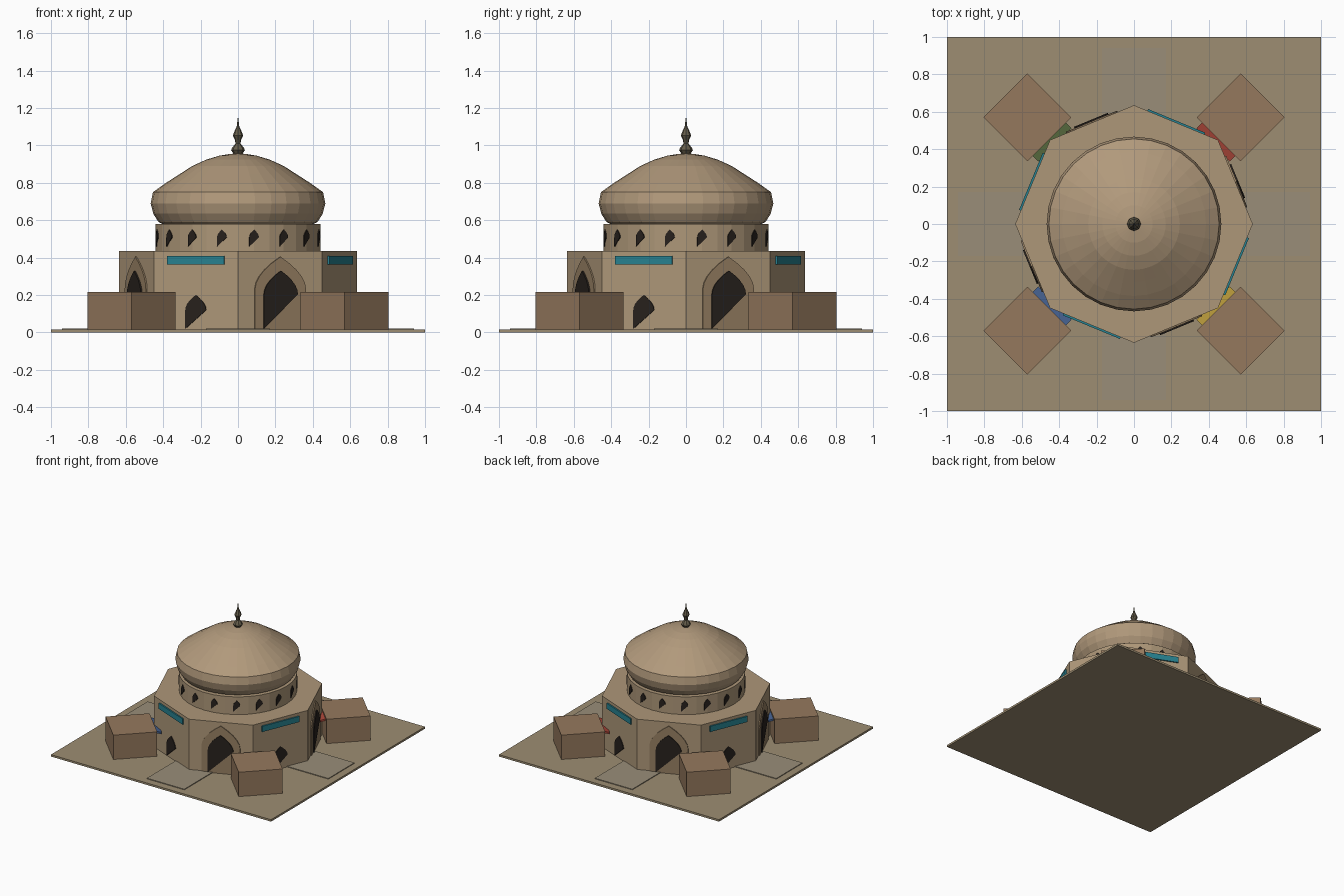
import bpy, bmesh
from math import sin, cos, pi, radians, sqrt
from mathutils import Matrix, Vector

if "Cube" in bpy.data.objects:
    bpy.data.objects.remove(bpy.data.objects["Cube"])


def material(name, r, g, b):
    m = bpy.data.materials.new(name)
    m.diffuse_color = (r, g, b, 1)
    m.use_nodes = True
    m.node_tree.nodes["Principled BSDF"].inputs["Base Color"].default_value = m.diffuse_color
    return m


WALL = material("sandstone", 0.42, 0.31, 0.19)
DOME = material("dome_stone", 0.44, 0.32, 0.20)
TRIM = material("arch_trim", 0.30, 0.21, 0.12)
GROUND = material("ground_sand", 0.34, 0.27, 0.17)
PATH = material("path_stone", 0.32, 0.27, 0.19)
STALL = material("stall_wood", 0.30, 0.19, 0.11)
DARK = material("dark_opening", 0.02, 0.015, 0.012)
TEAL = material("teal_tile", 0.02, 0.22, 0.28)
BRONZE = material("finial_bronze", 0.13, 0.11, 0.07)
AWNINGS = [material("red_cloth", 0.40, 0.06, 0.04),
           material("green_cloth", 0.12, 0.18, 0.06),
           material("blue_cloth", 0.06, 0.12, 0.28),
           material("yellow_cloth", 0.45, 0.30, 0.04)]


def finish(name, bm, mat):
    bmesh.ops.recalc_face_normals(bm, faces=bm.faces)
    me = bpy.data.meshes.new(name)
    bm.to_mesh(me)
    bm.free()
    me.materials.append(mat)
    ob = bpy.data.objects.new(name, me)
    bpy.context.collection.objects.link(ob)
    return ob


def box(name, size, centre, mat, turn=Matrix()):
    bm = bmesh.new()
    bmesh.ops.create_cube(bm, size=1)
    bm.transform(turn @ Matrix.Translation(centre) @ Matrix.Diagonal((*size, 1)))
    return finish(name, bm, mat)


def lathe(name, profile, sides, mat):
    """Revolve (radius, z) points around the z axis and cap both ends."""
    bm = bmesh.new()
    rings = [[bm.verts.new((r * cos(2 * pi * i / sides), r * sin(2 * pi * i / sides), z))
              for i in range(sides)] for r, z in profile]
    for a, b in zip(rings, rings[1:]):
        for i in range(sides):
            j = (i + 1) % sides
            bm.faces.new((a[i], a[j], b[j], b[i]))
    bm.faces.new(rings[0])
    bm.faces.new(rings[-1])
    return finish(name, bm, mat)


def arch_outline(half, z0, spring, top, cut=False, n=5):
    """Pointed arch in (across, z); cut drops one lower corner."""
    right = []
    for i in range(n + 1):
        t = i / n
        right.append((half * (1 - t ** 1.9), spring + (top - spring) * t))
    left = [(-x, z) for x, z in reversed(right[:-1])]
    foot = [(-half, z0)] if cut else [(-half, z0), (half, z0)]
    return foot + right + left


def plate(name, outline, angle, near, far, mat):
    """Extrude an outline along the radial direction at the given angle."""
    out = Vector((cos(angle), sin(angle), 0))
    side = Vector((-sin(angle), cos(angle), 0))
    bm = bmesh.new()
    a, b = ([bm.verts.new(out * d + side * x + Vector((0, 0, z))) for x, z in outline]
            for d in (near, far))
    bm.faces.new(a)
    bm.faces.new(b)
    for i in range(len(a)):
        j = (i + 1) % len(a)
        bm.faces.new((a[i], a[j], b[j], b[i]))
    return finish(name, bm, mat)


# Ground slab and crossing paths
box("ground_slab", (2, 2, 0.016), (0, 0, 0.008), GROUND)
box("path_front_back", (0.34, 1.88, 0.012), (0, 0, 0.016), PATH)
box("path_left_right", (1.88, 0.34, 0.0116), (0, 0, 0.016), PATH)

# Octagonal hall, drum, dome and finial
lathe("octagon_hall", [(0.635, 0.012), (0.635, 0.435)], 8, WALL)
lathe("drum", [(0.44, 0.43), (0.44, 0.58)], 32, WALL)
lathe("dome", [(0.395, 0.577), (0.425, 0.59), (0.453, 0.635), (0.467, 0.69),
               (0.455, 0.75), (0.385, 0.80), (0.31, 0.848), (0.245, 0.89),
               (0.17, 0.924), (0.10, 0.945), (0.04, 0.955), (0.002, 0.957)], 32, DOME)
lathe("finial", [(0.02, 0.95), (0.037, 0.975), (0.03, 0.99), (0.013, 1.01), (0.017, 1.03),
                 (0.028, 1.052), (0.015, 1.085), (0.007, 1.10), (0.001, 1.15)], 8, BRONZE)

wall = 0.635 * cos(pi / 8)
for k in range(4):
    # Portal with its surround
    a = radians(22.5 + 90 * k)
    plate("portal_surround", arch_outline(0.148, 0.016, 0.23, 0.405), a, wall - 0.02, wall + 0.008, TRIM)
    plate("portal_opening", arch_outline(0.098, 0.02, 0.205, 0.33, True), a, wall - 0.01, wall + 0.016, DARK)
    # Small window with tile band
    a = radians(67.5 + 90 * k)
    plate("wall_window", arch_outline(0.06, 0.02, 0.12, 0.20, True), a, wall - 0.02, wall + 0.006, DARK)
    plate("tile_band", [(-0.165, 0.363), (0.165, 0.363), (0.165, 0.41), (-0.165, 0.41)],
          a, wall - 0.02, wall + 0.01, TEAL)
    # Corner stall with a small sloping awning on its inner side
    turn = Matrix.Rotation(radians(45 + 90 * k), 4, 'Z')
    box("corner_stall", (0.332, 0.332, 0.205), (0.806, 0, 0.1135), STALL, turn)
    tilt = turn @ Matrix.Translation((0.625, 0, 0.19)) @ Matrix.Rotation(radians(-15), 4, 'Y')
    box("stall_awning", (0.05, 0.25, 0.015), (0, 0, 0), AWNINGS[k], tilt)

# Ring of drum windows
for k in range(16):
    plate("drum_window", arch_outline(0.026, 0.46, 0.508, 0.55, True),
          radians(11.25 + 22.5 * k), 0.42, 0.444, DARK)
